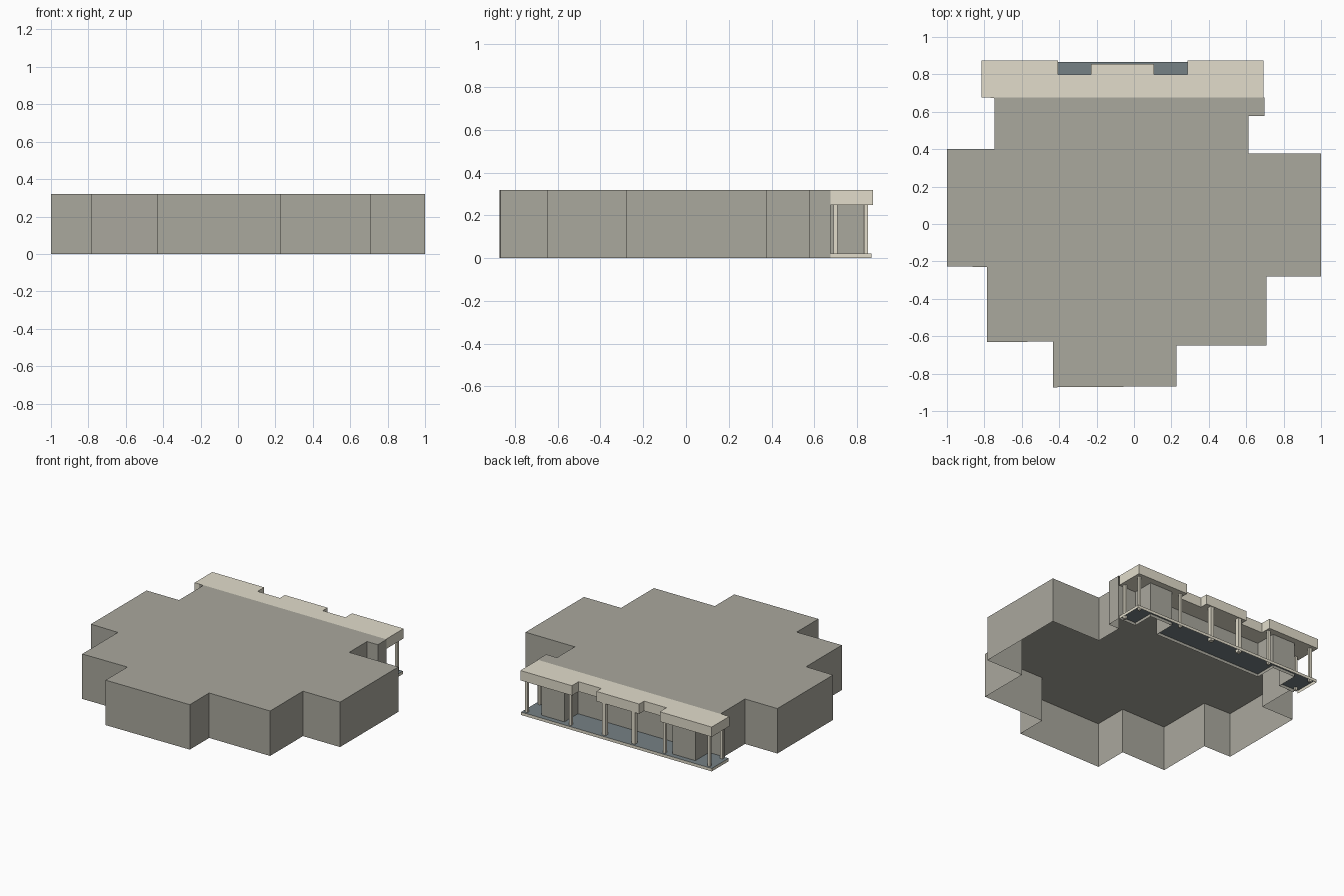
import bpy, bmesh

if "Cube" in bpy.data.objects:
    bpy.data.objects.remove(bpy.data.objects["Cube"])


def material(name, rgb):
    m = bpy.data.materials.new(name)
    m.diffuse_color = (*rgb, 1)
    m.use_nodes = True
    m.node_tree.nodes["Principled BSDF"].inputs["Base Color"].default_value = m.diffuse_color
    return m


STONE = material("grey wall", (0.40, 0.392, 0.34))
TRIM = material("beige trim", (0.76, 0.72, 0.60))
FLOOR = material("slate floor", (0.18, 0.22, 0.235))


def add_object(name, bm, mat):
    mesh = bpy.data.meshes.new(name)
    bm.to_mesh(mesh)
    bm.free()
    mesh.materials.append(mat)
    ob = bpy.data.objects.new(name, mesh)
    bpy.context.collection.objects.link(ob)


def prism(name, outline, z0, z1, mat):
    """Solid: extrude a flat outline straight up from z0 to z1."""
    bm = bmesh.new()
    face = bm.faces.new([bm.verts.new((x, y, z0)) for x, y in outline])
    ext = bmesh.ops.extrude_face_region(bm, geom=[face])
    for v in ext["geom"]:
        if isinstance(v, bmesh.types.BMVert):
            v.co.z = z1
    bmesh.ops.recalc_face_normals(bm, faces=bm.faces)
    add_object(name, bm, mat)


def sheet(name, outline, z, mat):
    """Flat single surface, outline counter-clockwise."""
    bm = bmesh.new()
    bm.faces.new([bm.verts.new((x, y, z)) for x, y in outline])
    add_object(name, bm, mat)


def walls(name, path, z0, z1, mat):
    """Thin upright walls along an open path."""
    bm = bmesh.new()
    cols = [[bm.verts.new((x, y, z)) for z in (z0, z1)] for x, y in path]
    for a, b in zip(cols, cols[1:]):
        bm.faces.new((a[0], b[0], b[1], a[1]))
    add_object(name, bm, mat)


BACK = 0.677

# Stepped main building: outer walls and flat roof, open underneath
body = [
    (-0.78, BACK), (-0.745, 0.672), (-0.745, 0.40), (-1.0, 0.40),
    (-1.0, -0.226), (-0.785, -0.23), (-0.785, -0.632), (-0.432, -0.628),
    (-0.432, -0.873), (0.228, -0.868), (0.228, -0.65), (0.708, -0.65),
    (0.708, -0.28), (1.0, -0.28), (1.0, 0.377), (0.612, 0.377),
    (0.612, 0.578), (0.697, 0.578), (0.697, BACK),
]
walls("main_walls", body, 0, 0.32, STONE)
sheet("main_roof", body, 0.32, STONE)

# Rear wall with two blocks projecting into the porch
rear = [
    (0.697, BACK), (0.557, BACK), (0.557, 0.83), (0.377, 0.83),
    (0.377, BACK), (-0.475, BACK), (-0.475, 0.83), (-0.655, 0.83),
    (-0.655, BACK), (-0.78, BACK),
]
walls("rear_walls", rear, 0, 0.25, STONE)

# Porch roof with two end bays and a centre bay
prism("porch_roof", [
    (-0.815, BACK), (0.692, BACK), (0.692, 0.875), (0.286, 0.875),
    (0.286, 0.80), (0.107, 0.80), (0.107, 0.855), (-0.23, 0.855),
    (-0.23, 0.80), (-0.406, 0.80), (-0.406, 0.875), (-0.815, 0.875),
], 0.25, 0.32, TRIM)

# Porch floor fitted around the blocks, with a trim edge
edge = [(0.692, BACK), (0.692, 0.867), (-0.81, 0.867), (-0.81, BACK)]
sheet("porch_floor", edge + rear[-2:0:-1], 0.021, FLOOR)
walls("floor_edge", edge, 0, 0.021, TRIM)

# Slim corner columns and thicker centre columns
for x, y, w in [(-0.775, 0.842, 0.018), (-0.425, 0.842, 0.018),
                (0.317, 0.842, 0.018), (0.662, 0.842, 0.018),
                (-0.775, 0.70, 0.018), (0.662, 0.70, 0.018),
                (-0.18, 0.836, 0.028), (0.052, 0.836, 0.028)]:
    h = w / 2
    prism("porch_column", [(x - h, y - h), (x + h, y - h),
                           (x + h, y + h), (x - h, y + h)], 0, 0.255, TRIM)
